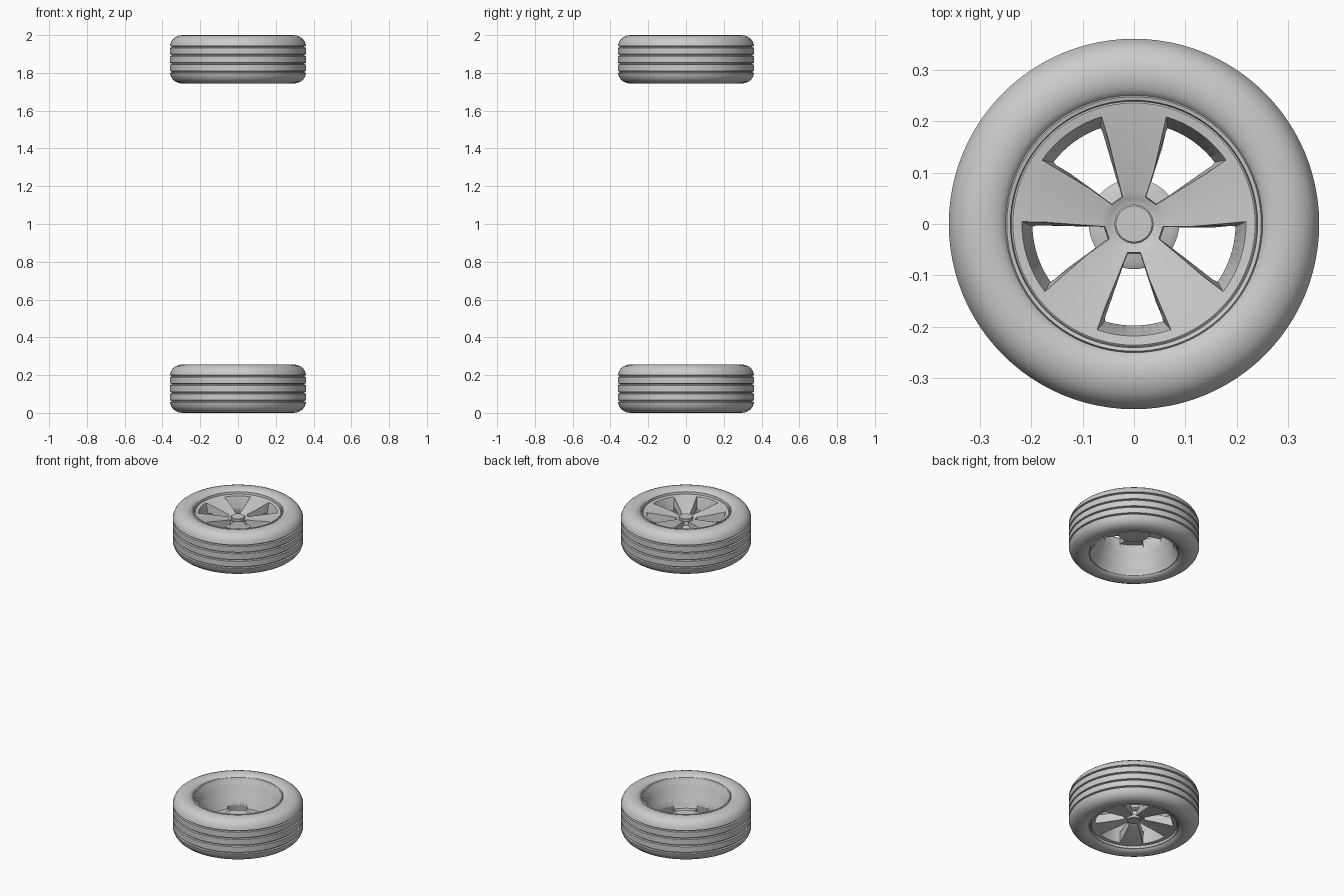
import bpy, bmesh, math

if "Cube" in bpy.data.objects:
    bpy.data.objects.remove(bpy.data.objects["Cube"])

SPOKES = 5
WIDTH = 0.257      # wheel width; profiles are (radius, depth from the outer face)


def finish(name, bm):
    bmesh.ops.remove_doubles(bm, verts=bm.verts, dist=1e-5)
    bmesh.ops.recalc_face_normals(bm, faces=bm.faces)
    me = bpy.data.meshes.new(name)
    bm.to_mesh(me)
    bm.free()
    ob = bpy.data.objects.new(name, me)
    bpy.context.collection.objects.link(ob)
    return ob


def activate(ob):
    bpy.ops.object.select_all(action='DESELECT')
    ob.select_set(True)
    bpy.context.view_layer.objects.active = ob


def smooth(ob, angle=32):
    activate(ob)
    bpy.ops.object.shade_smooth_by_angle(angle=math.radians(angle))


def lathe(name, profile, to_z, closed=False, steps=96):
    bm = bmesh.new()
    vs = [bm.verts.new((r, 0, to_z(h))) for r, h in profile]
    pairs = list(zip(vs, vs[1:])) + ([(vs[-1], vs[0])] if closed else [])
    edges = [bm.edges.new(p) for p in pairs]
    bmesh.ops.spin(bm, geom=vs + edges, cent=(0, 0, 0), axis=(0, 0, 1),
                   angle=2 * math.pi, steps=steps)
    return finish(name, bm)


def window_outline(r_in, w_in, r_out, w_out, n=8):
    # wedge pointing along +x with an arc for its outer edge
    pts = [(r_in, -w_in), (r_in, w_in)]
    a = math.asin(w_out / r_out)
    for i in range(n + 1):
        t = a - 2 * a * i / n
        pts.append((r_out * math.cos(t), r_out * math.sin(t)))
    return pts


def window_cutters(name, to_z):
    bm = bmesh.new()
    front = window_outline(0.050, 0.013, 0.228, 0.079)
    back = window_outline(0.060, 0.012, 0.192, 0.052)
    for k in range(SPOKES):
        a = -math.pi / 2 + k * 2 * math.pi / SPOKES
        c, s = math.cos(a), math.sin(a)
        rings = [[bm.verts.new((x * c - y * s, x * s + y * c, to_z(h))) for x, y in ring]
                 for ring, h in ((front, -0.005), (back, 0.115))]
        n = len(front)
        bm.faces.new(rings[0])
        bm.faces.new(rings[1])
        for i in range(n):
            j = (i + 1) % n
            bm.faces.new((rings[0][i], rings[0][j], rings[1][j], rings[1][i]))
    return finish(name, bm)


def tyre_profile():
    side = [(0.238, 0.035), (0.247, 0.022), (0.252, 0.013), (0.262, 0.006), (0.278, 0.001),
            (0.295, 0.0), (0.313, 0.003), (0.330, 0.010), (0.344, 0.021),
            (0.353, 0.034), (0.358, 0.047)]
    tread = []
    for g in (0.062, 0.106, 0.151, 0.195):       # four tread grooves
        tread += [(0.361, g - 0.005), (0.351, g - 0.003), (0.351, g + 0.003), (0.361, g + 0.005)]
    return side + tread + [(r, WIDTH - h) for r, h in reversed(side)]


RIM = [(0, 0.064), (0.040, 0.064), (0.050, 0.058), (0.064, 0.053), (0.236, 0.024),
       (0.239, 0.026), (0.241, 0.012), (0.248, 0.010), (0.251, 0.016), (0.246, 0.032),
       (0.236, 0.045), (0.228, 0.070), (0.228, 0.200), (0.246, 0.232), (0.250, 0.243),
       (0.246, 0.248), (0.241, 0.244), (0.236, 0.226), (0.218, 0.200), (0.214, 0.150),
       (0.203, 0.135), (0.198, 0.095), (0.190, 0.080), (0.085, 0.098), (0, 0.098)]
CAP = [(0, 0.049), (0.035, 0.049), (0.038, 0.052), (0.038, 0.070), (0, 0.070)]
HUB = [(0, 0.080), (0.075, 0.080), (0.088, 0.088), (0.088, 0.118), (0, 0.118)]


def wheel(label, to_z):
    smooth(lathe(label + "_tyre", tyre_profile(), to_z, closed=True))
    # rim with spokes left between the cut windows
    rim = lathe(label + "_rim", RIM, to_z)
    cutter = window_cutters(label + "_cutter", to_z)
    mod = rim.modifiers.new("windows", 'BOOLEAN')
    mod.operation = 'DIFFERENCE'
    mod.solver = 'EXACT'
    mod.object = cutter
    activate(rim)
    bpy.ops.object.modifier_apply(modifier=mod.name)
    bpy.data.objects.remove(cutter)
    smooth(rim)
    # centre cap in front, mounting hub behind
    smooth(lathe(label + "_centre_cap", CAP, to_z, steps=48))
    smooth(lathe(label + "_hub", HUB, to_z, steps=48))


# two wheels facing away from each other
wheel("upper", lambda h: 2.0 - h)
wheel("lower", lambda h: h)
